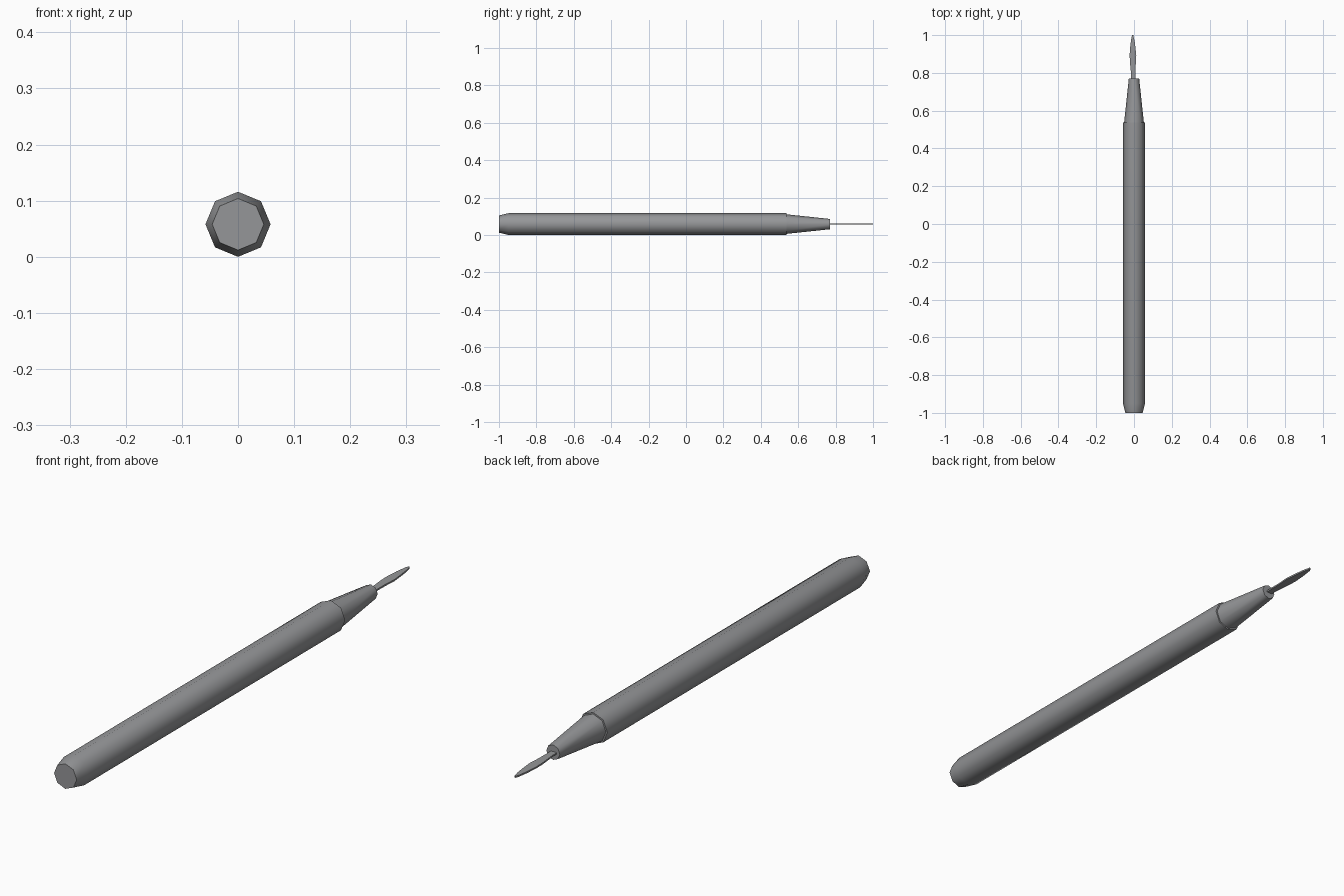
import bpy, bmesh, math

if "Cube" in bpy.data.objects:
    bpy.data.objects.remove(bpy.data.objects["Cube"])

R = 0.058          # handle radius, also height of the axis

metal = bpy.data.materials.new("plain grey")
metal.diffuse_color = (0.3, 0.305, 0.315, 1)
metal.use_nodes = True
metal.node_tree.nodes["Principled BSDF"].inputs["Base Color"].default_value = metal.diffuse_color


def finish(name, bm, smooth):
    bmesh.ops.recalc_face_normals(bm, faces=bm.faces)
    me = bpy.data.meshes.new(name)
    bm.to_mesh(me)
    bm.free()
    me.materials.append(metal)
    ob = bpy.data.objects.new(name, me)
    bpy.context.collection.objects.link(ob)
    if smooth:
        bpy.ops.object.select_all(action='DESELECT')
        bpy.context.view_layer.objects.active = ob
        ob.select_set(True)
        bpy.ops.object.shade_smooth_by_angle(angle=math.radians(60))
    return ob


def turned(name, profile, sides=8):
    """Closed eight-sided rod along y from (y, radius) pairs."""
    bm = bmesh.new()
    rings = []
    for y, r in profile:
        rings.append([bm.verts.new((r * math.cos(2 * math.pi * i / sides), y,
                                    R + r * math.sin(2 * math.pi * i / sides)))
                      for i in range(sides)])
    for a, b in zip(rings, rings[1:]):
        for i in range(sides):
            j = (i + 1) % sides
            bm.faces.new((a[i], a[j], b[j], b[i]))
    bm.faces.new(rings[0])
    bm.faces.new(rings[-1])
    return finish(name, bm, True)


# handle with chamfered butt, and tapered collar
turned("handle", [(-1, 0.046), (-0.95, R), (0.538, R)])
turned("collar", [(0.53, 0.053), (0.77, 0.0275)])

# thin flat blade, bulging to the left
left = [(-0.014, 0.75), (-0.016, 0.80), (-0.022, 0.86), (-0.023, 0.90),
        (-0.019, 0.95), (-0.013, 0.99)]
right = [(-0.004, 1.0), (0.003, 0.97), (0.008, 0.93), (0.012, 0.89),
         (0.009, 0.84), (0.008, 0.75)]
tip = [(-0.009, 1.0)]
T = 0.006
bm = bmesh.new()
face = bm.faces.new([bm.verts.new((x, y, R - T / 2)) for x, y in left + tip + right])
ext = bmesh.ops.extrude_face_region(bm, geom=[face])
for v in ext["geom"]:
    if isinstance(v, bmesh.types.BMVert):
        v.co.z += T
finish("blade", bm, False)
